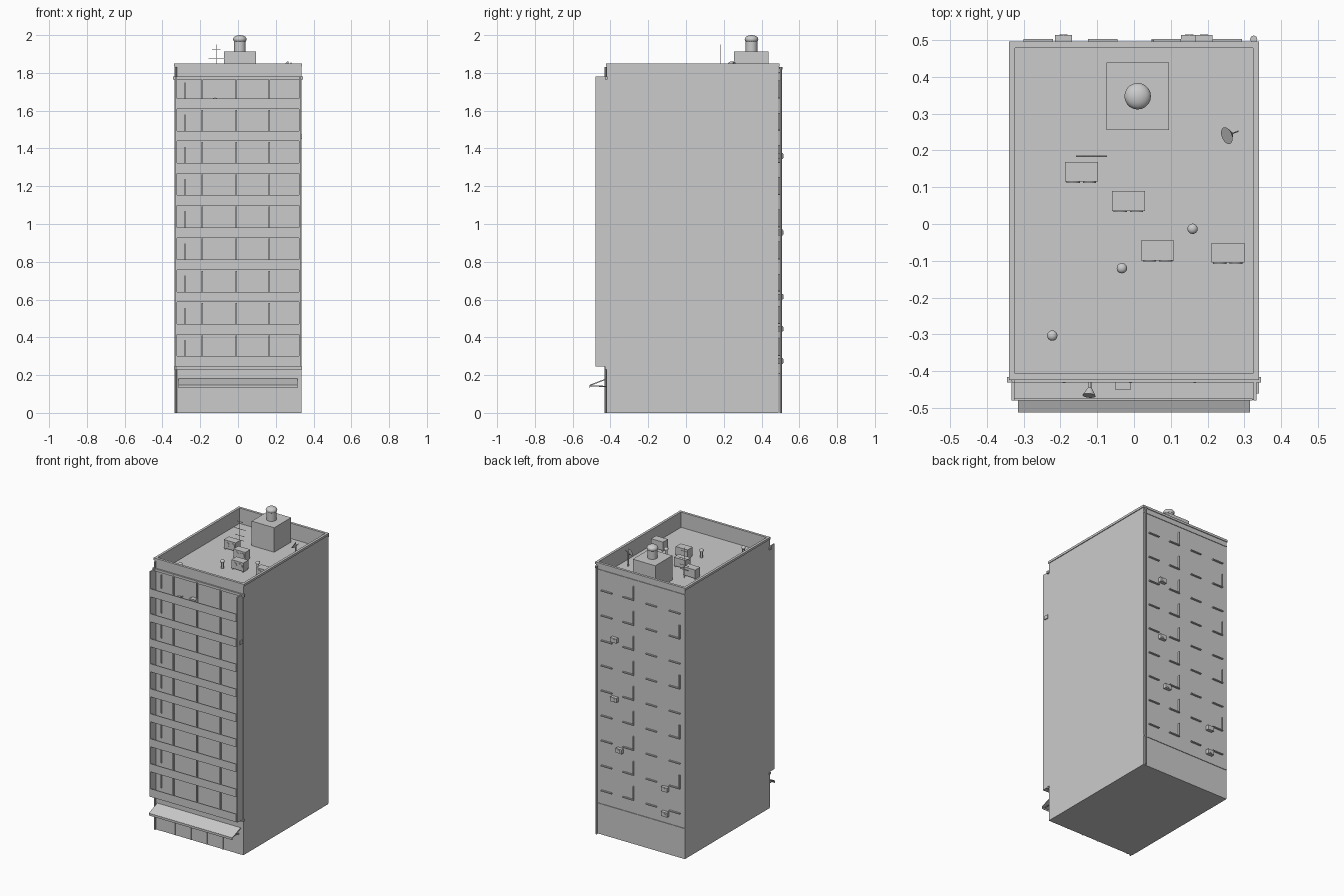
import bpy, bmesh, math
from mathutils import Matrix, Vector

cube = bpy.data.objects.get("Cube")
if cube:
    bpy.data.objects.remove(cube, do_unlink=True)

concrete = bpy.data.materials.new("light_grey")
concrete.use_nodes = True
GREY = (0.6, 0.6, 0.6, 1)
concrete.diffuse_color = GREY
concrete.node_tree.nodes["Principled BSDF"].inputs["Base Color"].default_value = GREY


class Part:
    """Collects primitives into one named object."""

    def __init__(self, name):
        self.name, self.bm = name, bmesh.new()

    def box(self, x0, x1, y0, y1, z0, z1):
        mid = Vector(((x0 + x1) / 2, (y0 + y1) / 2, (z0 + z1) / 2))
        size = Matrix.Diagonal((x1 - x0, y1 - y0, z1 - z0, 1))
        bmesh.ops.create_cube(self.bm, size=1, matrix=Matrix.Translation(mid) @ size)
        return self

    def tube(self, a, b, r0, r1=None, sides=12):
        a, b = Vector(a), Vector(b)
        turn = (b - a).to_track_quat('Z', 'Y').to_matrix().to_4x4()
        bmesh.ops.create_cone(self.bm, cap_ends=True, segments=sides, radius1=r0,
                              radius2=r0 if r1 is None else r1, depth=(b - a).length,
                              matrix=Matrix.Translation((a + b) / 2) @ turn)
        return self

    def ball(self, at, r, squash=1):
        bmesh.ops.create_uvsphere(self.bm, u_segments=20, v_segments=10, radius=r,
                                  matrix=Matrix.Translation(at) @ Matrix.Diagonal((1, 1, squash, 1)))
        return self

    def ring(self, x, y0, y1, t, z0, z1):
        self.box(-x, x, y0, y0 + t, z0, z1).box(-x, x, y1 - t, y1, z0, z1)
        for s in (-1, 1):
            a, b = sorted((s * x, s * (x - t)))
            self.box(a, b, y0 + t, y1 - t, z0, z1)
        return self

    def done(self, smooth=False):
        mesh = bpy.data.meshes.new(self.name)
        self.bm.to_mesh(mesh)
        self.bm.free()
        ob = bpy.data.objects.new(self.name, mesh)
        bpy.context.collection.objects.link(ob)
        mesh.materials.append(concrete)
        if smooth:
            bpy.ops.object.select_all(action='DESELECT')
            ob.select_set(True)
            bpy.context.view_layer.objects.active = ob
            bpy.ops.object.shade_smooth_by_angle(angle=math.radians(40))
        return ob


FRONT, BACK, ROOF = -0.42, 0.49, 1.745
PITCH, FLOORS, BASE = 0.1705, 9, 0.245

# Main block, roof parapet and its cap
Part("main_block").box(-0.335, 0.335, FRONT, BACK, 0, ROOF).done()
Part("roof_parapet").ring(0.335, FRONT, BACK, 0.012, ROOF, 1.835).done()
Part("parapet_cap").ring(0.34, FRONT - 0.003, BACK + 0.005, 0.017, 1.835, 1.85).done()

# Front ledges above and below the balconies
Part("front_ledges").box(-0.345, 0.345, -0.43, -0.415, 1.765, 1.782) \
    .box(-0.34, 0.34, -0.43, -0.415, 0.23, 0.245).done()

# Balcony side walls, floors and railings
fins, floors, rails, frames = (Part(n) for n in (
    "balcony_side_walls", "balcony_floors", "balcony_railings", "balcony_window_frames"))
for s in (-1, 1):
    a, b = sorted((s * 0.324, s * 0.333))
    fins.box(a, b, -0.48, FRONT, BASE, 1.78)
for k in range(FLOORS):
    z = BASE + k * PITCH
    floors.box(-0.324, 0.324, -0.478, FRONT, z, z + 0.007)
    rails.box(-0.324, 0.322, -0.48, -0.474, z, z + 0.055)
    for x in (-0.19, -0.01, 0.165):
        frames.box(x - 0.004, x + 0.004, FRONT - 0.012, FRONT, z, z + PITCH - 0.005)
    frames.box(-0.284, -0.278, FRONT - 0.008, FRONT, z + 0.05, z + PITCH - 0.03)
for p in (fins, floors, rails, frames):
    p.done()

# Small fittings on the balconies
Part("balcony_dish").tube((-0.12, -0.425, 1.645), (-0.12, -0.45, 1.645), 0.004) \
    .tube((-0.12, -0.446, 1.645), (-0.122, -0.466, 1.652), 0.006, 0.018, 16).done(True)
Part("balcony_cooler").box(-0.052, -0.008, -0.45, FRONT, 1.63, 1.66).done()
Part("side_cooler").box(0.325, 0.339, -0.46, -0.43, 1.45, 1.475).done()

# Sloping entrance canopy with a front lip
canopy = Part("entrance_canopy").box(-0.315, 0.315, -0.096, 0, -0.003, 0.003).done()
canopy.location = (0, FRONT, 0.18)
canopy.rotation_euler.x = math.radians(21)
Part("canopy_lip").box(-0.315, 0.315, -0.512, -0.508, 0.133, 0.147).done()
struts = Part("canopy_struts")
for x in (-0.3, 0, 0.3):
    struts.tube((x, FRONT, 0.14), (x, -0.508, 0.143), 0.003, sides=6)
struts.done()

# Ground floor shop front
shop = Part("shop_front")
for x in (-0.3, -0.18, -0.06, 0.06, 0.18, 0.3):
    shop.box(x - 0.003, x + 0.003, FRONT - 0.004, FRONT, 0, 0.13)
shop.box(-0.3, 0.3, FRONT - 0.004, FRONT, 0.127, 0.133)
shop.done()

# Rear window sills, jambs and divider strips
sills, jambs = Part("rear_sills"), Part("rear_jambs")
for k in range(FLOORS):
    z = 0.3 + k * PITCH
    for x in (-0.26, -0.085, 0.088, 0.253):
        sills.box(x - 0.04, x + 0.04, BACK, BACK + 0.012, z, z + 0.006)
        if x == 0.088 or (x == -0.26 and k % 2):
            jambs.box(x - 0.04, x - 0.034, BACK, BACK + 0.01, z, z + 0.095)
sills.done()
jambs.done()
Part("rear_bands").box(-0.335, 0.335, BACK, BACK + 0.004, 0.205, 0.21) \
    .box(-0.335, 0.335, BACK, BACK + 0.004, 1.8, 1.805).done()

# Rear coolers with a round fan
coolers = Part("rear_coolers")
for x, z in ((0.19, 1.36), (0.19, 0.955), (0.15, 0.615), (-0.192, 0.445), (-0.192, 0.275)):
    coolers.box(x - 0.023, x + 0.023, BACK, 0.513, z - 0.015, z + 0.015)
    coolers.tube((x, 0.512, z), (x, 0.515, z), 0.011)
coolers.done()

# Drainpipes
Part("rear_drainpipe").tube((0.325, 0.502, 0), (0.325, 0.502, 1.83), 0.006, sides=8) \
    .tube((0.325, 0.502, 1.81), (0.325, 0.502, 1.83), 0.006, 0.01, 8).done()
Part("front_drainpipe").tube((-0.328, -0.426, 0), (-0.328, -0.426, 1.83), 0.005, sides=8).done()

# Roof house with a domed chimney
Part("roof_house").box(-0.075, 0.095, 0.255, 0.438, ROOF, 1.912).done()
Part("roof_chimney").tube((0.01, 0.347, 1.91), (0.01, 0.347, 1.975), 0.031, sides=24) \
    .ball((0.01, 0.347, 1.978), 0.036, 0.61).done(True)

# Roof coolers with twin fans
units = Part("roof_coolers")
for x, y in ((-0.143, 0.142), (-0.015, 0.062), (0.064, -0.072), (0.255, -0.078)):
    units.box(x - 0.045, x + 0.045, y - 0.027, y + 0.027, ROOF + 0.008, ROOF + 0.065)
    for dx in (-0.022, 0.022):
        units.tube((x + dx, y - 0.027, ROOF + 0.037), (x + dx, y - 0.03, ROOF + 0.037), 0.018, sides=16)
    for dx in (-0.038, 0.038):
        units.box(x + dx - 0.004, x + dx + 0.004, y - 0.025, y + 0.025, ROOF, ROOF + 0.01)
units.done()

# Roof vents with rounded caps
vents = Part("roof_vents")
for x, y in ((0.159, -0.013), (-0.033, -0.12), (-0.222, -0.303)):
    vents.tube((x, y, ROOF), (x, y, ROOF + 0.045), 0.008)
    vents.ball((x, y, ROOF + 0.048), 0.014, 0.8)
vents.done(True)

# Aerial mast with cross bars
mast = Part("roof_aerial").tube((-0.115, 0.184, ROOF), (-0.115, 0.184, 1.95), 0.0025, sides=6)
for z, w in ((1.925, 0.022), (1.875, 0.042), (1.83, 0.035), (1.8, 0.03)):
    mast.tube((-0.115 - w, 0.184, z), (-0.115 + w, 0.184, z), 0.002, sides=6)
mast.done()

# Roof dish on a post
Part("roof_dish").tube((0.265, 0.245, ROOF), (0.265, 0.245, 1.835), 0.004, sides=8) \
    .tube((0.265, 0.245, 1.832), (0.252, 0.24, 1.842), 0.006, 0.024, 20) \
    .tube((0.265, 0.245, 1.835), (0.283, 0.252, 1.855), 0.002, sides=6).done(True)
